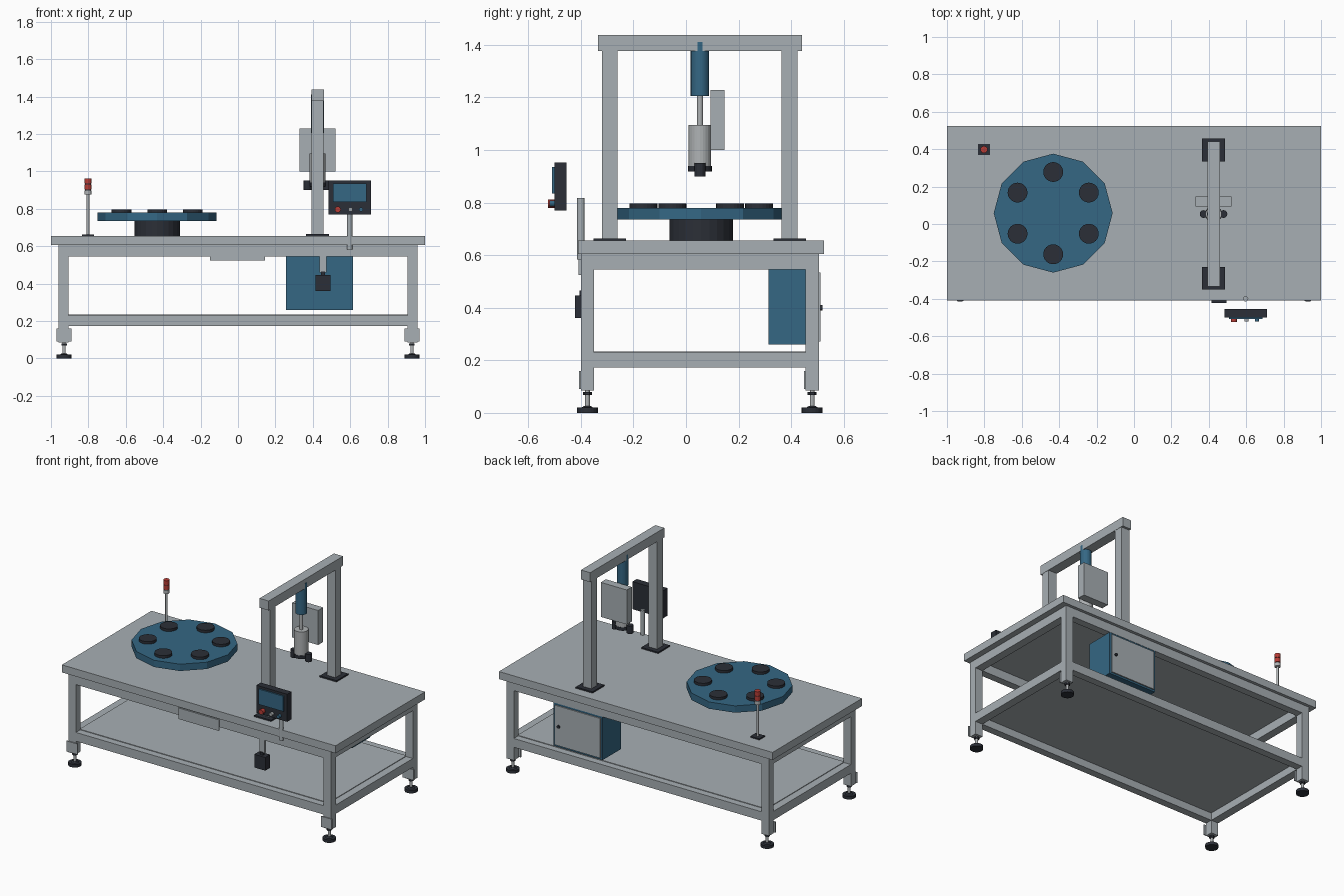
import bpy, bmesh, math
from mathutils import Matrix, Vector

if "Cube" in bpy.data.objects:
    bpy.data.objects.remove(bpy.data.objects["Cube"])


def material(name, rgb):
    m = bpy.data.materials.new(name)
    m.diffuse_color = (*rgb, 1)
    m.use_nodes = True
    m.node_tree.nodes["Principled BSDF"].inputs["Base Color"].default_value = m.diffuse_color
    return m


GREY = material("frame grey", (0.39, 0.43, 0.455))
STEEL = material("steel", (0.43, 0.45, 0.46))
BLUE = material("machine blue", (0.035, 0.135, 0.23))
DARK = material("charcoal", (0.024, 0.028, 0.038))
RED = material("signal red", (0.47, 0.045, 0.035))


def finish(name, bm, mat):
    me = bpy.data.meshes.new(name)
    bm.to_mesh(me)
    bm.free()
    me.materials.append(mat)
    ob = bpy.data.objects.new(name, me)
    bpy.context.collection.objects.link(ob)
    return ob


def box(name, mat, x, y, z, bevel=0):
    """Box from its (min, max) range on each axis."""
    bm = bmesh.new()
    size = [b - a for a, b in (x, y, z)]
    mid = [(a + b) / 2 for a, b in (x, y, z)]
    bmesh.ops.create_cube(bm, size=1, matrix=Matrix.Translation(mid) @ Matrix.Diagonal((*size, 1)))
    if bevel:
        bmesh.ops.bevel(bm, geom=bm.edges[:], offset=bevel, segments=1, affect='EDGES')
    return finish(name, bm, mat)


def rod(name, mat, start, end, r, sides=20, r2=None):
    """Cylinder or cone between two points."""
    a, b = Vector(start), Vector(end)
    bm = bmesh.new()
    turn = (b - a).to_track_quat('Z', 'Y').to_matrix().to_4x4()
    bmesh.ops.create_cone(bm, cap_ends=True, segments=sides, radius1=r,
                          radius2=r if r2 is None else r2, depth=(b - a).length,
                          matrix=Matrix.Translation((a + b) / 2) @ turn)
    return finish(name, bm, mat)


def upright(name, mat, x, y, z, r, sides=20, r2=None):
    return rod(name, mat, (x, y, z[0]), (x, y, z[1]), r, sides, r2)


# Table top and lower shelf
box("table_top", GREY, (-1, 1), (-0.41, 0.525), (0.605, 0.655))
box("lower_shelf", GREY, (-0.91, 0.91), (-0.355, 0.46), (0.222, 0.234))

# Legs, foot brackets and levelling feet
front, back = (-0.40, -0.35), (0.455, 0.505)
for sx in (-1, 1):
    lx = tuple(sorted((sx * 0.905, sx * 0.96)))
    for ly in (front, back):
        box("leg", GREY, lx, ly, (0.085, 0.605))
        cx, cy = sx * 0.93, sum(ly) / 2
        box("foot_bracket", GREY, (cx - 0.04, cx + 0.04), (ly[0] - 0.007, ly[0]), (0.09, 0.16))
        upright("foot_pad", DARK, cx, cy, (0, 0.02), 0.04)
        upright("foot_cone", DARK, cx, cy, (0.02, 0.027), 0.022, 20, 0.012)
        upright("foot_stem", STEEL, cx, cy, (0.02, 0.09), 0.009, 12)
        upright("foot_nut", DARK, cx, cy, (0.068, 0.08), 0.017, 6)
    # Short end rails
    for z in ((0.172, 0.23), (0.546, 0.605)):
        box("end_rail", GREY, lx, (-0.35, 0.455), z)

# Long rails
for ly in (front, back):
    for z in ((0.172, 0.23), (0.546, 0.605)):
        box("long_rail", GREY, (-0.905, 0.905), ly, z)
box("front_plate", GREY, (-0.15, 0.145), (-0.408, -0.40), (0.524, 0.597))

# Rotary table with six work holders
tx, ty = -0.432, 0.058
upright("turntable_base", DARK, tx, ty, (0.655, 0.735), 0.121, 24)
upright("turntable", BLUE, tx, ty, (0.735, 0.78), 0.318, 12).data.transform(Matrix())
for i in range(6):
    a = math.radians(30 + 60 * i)
    upright("work_holder", DARK, tx + 0.22 * math.cos(a), ty + 0.22 * math.sin(a), (0.78, 0.797), 0.053, 24)

# Gantry
gx = (0.394, 0.457)
for y0, y1 in ((-0.32, -0.26), (0.364, 0.425)):
    box("gantry_post", GREY, gx, (y0, y1), (0.66, 1.376))
    box("gantry_base_plate", DARK, (0.364, 0.487), (y0 - 0.031, y1 + 0.031), (0.655, 0.664))
box("gantry_beam", GREY, (0.392, 0.459), (-0.335, 0.441), (1.376, 1.438))

# Press actuator
px, py = 0.4255, 0.053
upright("actuator", BLUE, px, py, (1.205, 1.41), 0.035, 24)
upright("actuator_rod", STEEL, px, py, (1.09, 1.21), 0.011, 12)
upright("press_head", STEEL, px, py, (0.94, 1.096), 0.043, 24)
upright("tool_disc", DARK, px, py, (0.918, 0.94), 0.045, 24)
for sx in (-1, 1):
    upright("tool_jaw", DARK, px + sx * 0.053, py, (0.90, 0.951), 0.021, 12)
box("drive_box", GREY, (0.33, 0.52), (0.094, 0.147), (1.0, 1.228))

# Operator panel: housing, screen, buttons and support post
box("panel_housing", DARK, (0.485, 0.71), (-0.50, -0.455), (0.77, 0.952))
box("panel_screen", BLUE, (0.507, 0.687), (-0.509, -0.50), (0.835, 0.936))
for name, mat, x, r, out in (("stop_button", RED, 0.534, 0.016, 0.025),
                             ("start_button", STEEL, 0.602, 0.011, 0.02),
                             ("mode_button", BLUE, 0.657, 0.011, 0.02)):
    rod(name, mat, (x, -0.50, 0.796), (x, -0.50 - out, 0.796), r, 16)
upright("panel_post", GREY, 0.597, -0.40, (0.583, 0.817), 0.014, 16)

# Hanging foot switch
box("switch_strip", GREY, (0.436, 0.473), (-0.40, -0.385), (0.46, 0.605))
box("switch_neck", DARK, (0.445, 0.465), (-0.405, -0.385), (0.44, 0.465))
box("switch_box", DARK, (0.415, 0.495), (-0.422, -0.372), (0.36, 0.447))

# Control cabinet, door facing the back
box("cabinet", BLUE, (0.257, 0.615), (0.313, 0.503), (0.26, 0.546))
box("cabinet_door", GREY, (0.27, 0.602), (0.503, 0.511), (0.272, 0.534))
rod("door_knob", DARK, (0.572, 0.51, 0.40), (0.572, 0.52, 0.40), 0.01, 12)

# Signal light
sx, sy = -0.802, 0.398
box("signal_base", DARK, (sx - 0.033, sx + 0.033), (sy - 0.029, sy + 0.029), (0.655, 0.663))
upright("signal_pole", STEEL, sx, sy, (0.66, 0.88), 0.007, 12)
upright("signal_core", DARK, sx, sy, (0.88, 0.96), 0.015, 16)
for mat, z in ((STEEL, (0.876, 0.898)), (RED, (0.903, 0.931)), (RED, (0.935, 0.963))):
    upright("signal_segment", mat, sx, sy, z, 0.019, 16)
